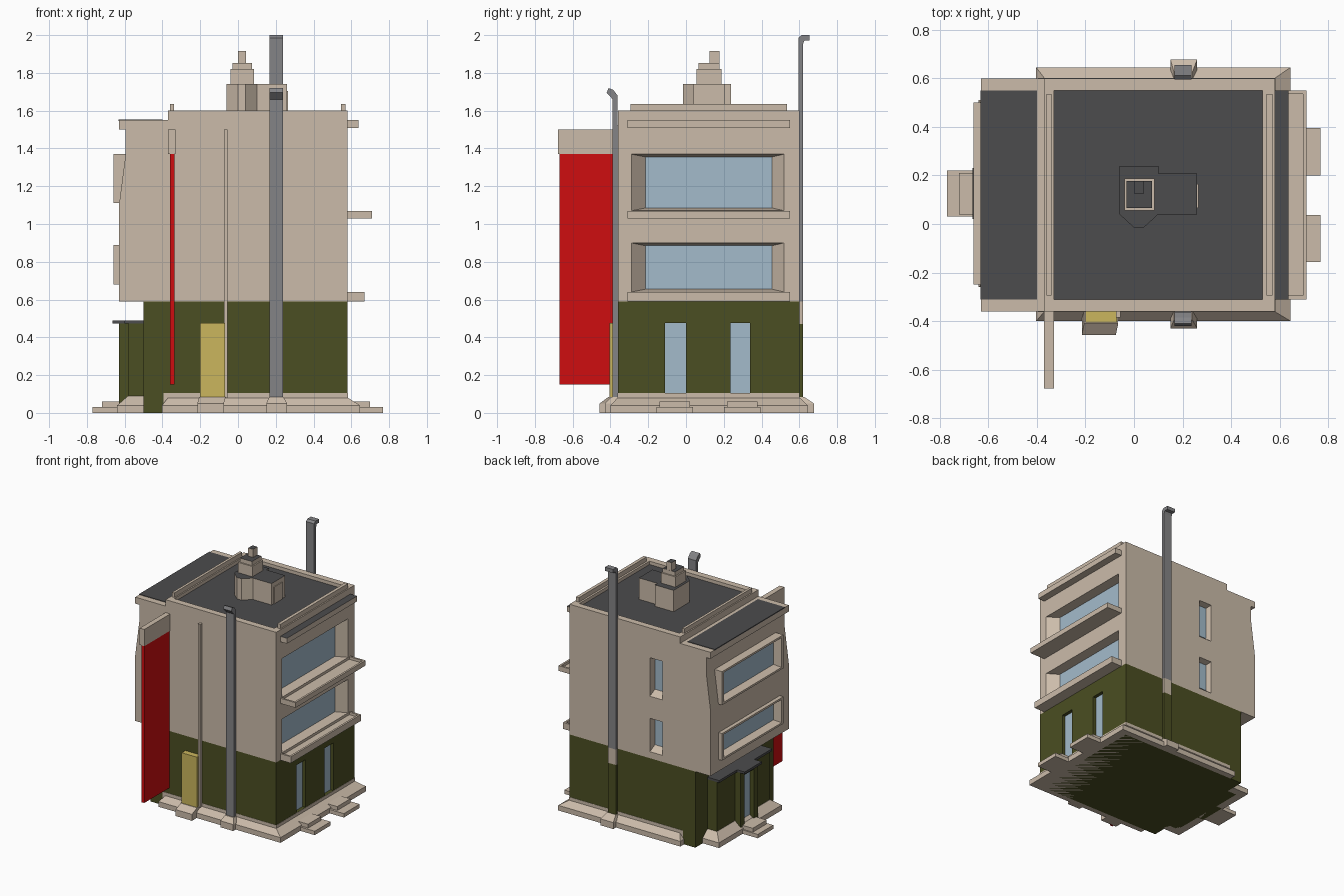
import bpy, bmesh
from mathutils import Vector

if "Cube" in bpy.data.objects:
    bpy.data.objects.remove(bpy.data.objects["Cube"])


def mat(name, r, g, b):
    m = bpy.data.materials.new(name)
    m.diffuse_color = (r, g, b, 1)
    m.use_nodes = True
    m.node_tree.nodes["Principled BSDF"].inputs["Base Color"].default_value = m.diffuse_color
    return m


BEIGE = mat("beige_plaster", 0.60, 0.50, 0.40)
GREEN = mat("dark_green_wall", 0.07, 0.077, 0.016)
DARK = mat("dark_roofing", 0.072, 0.072, 0.074)
BLUE = mat("light_blue_glass", 0.37, 0.50, 0.60)
RED = mat("red_panel", 0.62, 0.004, 0.005)
YELLOW = mat("yellow_door", 0.60, 0.47, 0.11)
GREY = mat("grey_pipe", 0.23, 0.23, 0.24)


def loft(name, a, b, m, top=None):
    """Solid between two matching rings; top recolours its upward lid."""
    bm = bmesh.new()
    ra = [bm.verts.new(p) for p in a]
    rb = [bm.verts.new(p) for p in b]
    n = len(ra)
    bm.faces.new(ra)
    bm.faces.new(rb)
    for i in range(n):
        j = (i + 1) % n
        bm.faces.new((ra[i], ra[j], rb[j], rb[i]))
    bmesh.ops.recalc_face_normals(bm, faces=bm.faces)
    bm.normal_update()
    if top:
        zmax = max(v.co.z for v in bm.verts)
        for f in bm.faces:
            if f.normal.z > 0.9 and f.calc_center_median().z > zmax - 1e-4:
                f.material_index = 1
    me = bpy.data.meshes.new(name)
    bm.to_mesh(me)
    bm.free()
    ob = bpy.data.objects.new(name, me)
    bpy.context.collection.objects.link(ob)
    for x in (m, top):
        if x:
            me.materials.append(x)
    return ob


def prism(name, axis, pts, lo, hi, m, top=None):
    """Extrude a 2D outline along an axis (remaining axes in x, y, z order)."""
    k = "xyz".index(axis)

    def ring(v):
        out = []
        for p in pts:
            q = list(p)
            q.insert(k, v)
            out.append(Vector(q))
        return out
    return loft(name, ring(lo), ring(hi), m, top)


def box(name, x0, x1, y0, y1, z0, z1, m, top=None):
    return prism(name, "z", [(x0, y0), (x1, y0), (x1, y1), (x0, y1)], z0, z1, m, top)


def cut(cutter, *targets):
    """Carve the cutter out of every target, then drop it."""
    for t in targets:
        mod = t.modifiers.new("opening", 'BOOLEAN')
        mod.operation = 'DIFFERENCE'
        mod.solver = 'EXACT'
        mod.object = cutter
        bpy.context.view_layer.objects.active = t
        bpy.ops.object.modifier_apply(modifier=mod.name)
    bpy.data.objects.remove(cutter)


def rect(axis, v, a0, a1, z0, z1):
    c = [(a0, z0), (a1, z0), (a1, z1), (a0, z1)]
    return [Vector((v, a, z)) if axis == "x" else Vector((a, v, z)) for a, z in c]


# Upper storeys, with the sloping left wall and lower left roof
body = prism("upper_body", "y", [
    (-0.63, 0.59), (0.58, 0.59), (0.58, 1.6), (-0.37, 1.6), (-0.37, 1.55), (-0.63, 1.55),
    (-0.63, 1.5), (-0.595, 1.5), (-0.595, 1.37), (-0.63, 1.1)], -0.36, 0.60, BEIGE)
cut(box("roof_cutter", -0.33, 0.53, -0.31, 0.55, 1.57, 1.7, BEIGE), body)
box("main_roof", -0.33, 0.53, -0.31, 0.55, 1.565, 1.574, DARK)
box("left_roof", -0.632, -0.40, -0.31, 0.55, 1.546, 1.554, DARK)
for n, x0, x1 in (("left", -0.36, -0.34), ("right", 0.545, 0.57)):
    box(n + "_parapet_ridge", x0, x1, -0.295, 0.535, 1.58, 1.635, BEIGE)

# Tapered windows: right side, back and framed ones on the left
for i, (z0, z1) in enumerate(((0.64, 0.90), (1.07, 1.37))):
    cut(loft("cutter", rect("x", 0.581, -0.29, 0.52, z0, z1),
             rect("x", 0.51, -0.215, 0.455, z0 + 0.015, z1 - 0.015), BEIGE), body)
    box(f"right_glass_{i}", 0.506, 0.513, -0.215, 0.455, z0 + 0.015, z1 - 0.015, BLUE)
    cut(loft("cutter", rect("y", 0.601, -0.22, -0.11, z0, z1),
             rect("y", 0.55, -0.21, -0.12, z0 + 0.04, z1 - 0.01), BEIGE), body)
    box(f"back_glass_{i}", -0.21, -0.12, 0.546, 0.553, z0 + 0.04, z1 - 0.01, BLUE)
for i, (z0, z1) in enumerate(((0.68, 0.89), (1.11, 1.37))):
    frame = box(f"left_window_frame_{i}", -0.66, -0.55, -0.25, 0.50, z0, z1, BEIGE)
    cut(loft("cutter", rect("x", -0.661, -0.23, 0.48, z0 + 0.015, z1 - 0.015),
             rect("x", -0.60, -0.21, 0.46, z0 + 0.03, z1 - 0.025), BEIGE), frame, body)
    box(f"left_glass_{i}", -0.603, -0.596, -0.21, 0.46, z0 + 0.03, z1 - 0.025, BLUE)

# Balcony trays and top ledge on the right
for n, x1, z0, z1 in (("lower", 0.67, 0.59, 0.64), ("upper", 0.71, 1.03, 1.07)):
    tray = box(n + "_balcony", 0.575, x1, -0.31, 0.55, z0, z1, BEIGE)
    cut(box("cutter", 0.581, x1 - 0.015, -0.295, 0.535, z1 - 0.02, z1 + 0.1, BEIGE), tray)
box("right_top_ledge", 0.575, 0.637, -0.31, 0.55, 1.508, 1.55, BEIGE, DARK)

# Ground floor with two right-hand doors
ground = box("ground_floor", -0.50, 0.58, -0.36, 0.60, 0, 0.59, GREEN)
plinth = box("plinth_band", -0.395, 0.582, -0.362, 0.602, 0.02, 0.105, BEIGE)
for i, (y0, y1) in enumerate(((-0.11, 0.0), (0.235, 0.34))):
    cut(box("cutter", 0.55, 0.7, y0, y1, 0.105, 0.475, GREEN), ground)
    box(f"right_door_{i}", 0.546, 0.554, y0, y1, 0.105, 0.475, BLUE)
    yc = (y0 + y1) / 2 + 0.005 * (3 * i - 1)
    box(f"right_upper_step_{i}", 0.58, 0.70, yc - 0.08, yc + 0.08, 0, 0.06, BEIGE)
    box(f"right_lower_step_{i}", 0.58, 0.768, yc - 0.097, yc + 0.097, 0, 0.03, BEIGE)


# Flared footing: upright edge then slope to the wall
def footing(name, low, high, zl, zh):
    def ring(r, z):
        x0, x1, y0, y1 = r
        return [Vector(p) for p in ((x0, y0, z), (x1, y0, z), (x1, y1, z), (x0, y1, z))]
    loft(name + "_edge", ring(low, 0), ring(low, zl), BEIGE)
    loft(name + "_slope", ring(low, zl), ring(high, zh), BEIGE)


footing("main_footing", (-0.403, 0.645, -0.40, 0.645), (-0.37, 0.582, -0.362, 0.602), 0.04, 0.08)
footing("entrance_footing", (-0.64, -0.49, -0.26, 0.51), (-0.582, -0.49, -0.2, 0.45), 0.04, 0.09)
footing("front_pipe_footing", (0.15, 0.26, -0.43, -0.36), (0.165, 0.24, -0.395, -0.36), 0.05, 0.085)
footing("back_pipe_footing", (0.15, 0.26, 0.6, 0.677), (0.165, 0.24, 0.6, 0.625), 0.05, 0.085)
footing("front_door_step", (-0.215, -0.075, -0.457, -0.36), (-0.205, -0.065, -0.41, -0.36), 0.05, 0.085)

# Left entrance porch, canopy and steps
T = [(-0.49, -0.2), (-0.49, 0.45), (-0.58, 0.45), (-0.58, 0.23), (-0.63, 0.23),
     (-0.63, 0.02), (-0.58, 0.02), (-0.58, -0.2)]
porch = prism("entrance_porch", "z", T, 0, 0.473, GREEN)
cut(box("cutter", -0.7, -0.59, 0.065, 0.185, 0.06, 0.44, GREEN), porch)
box("entrance_door", -0.594, -0.586, 0.065, 0.185, 0.06, 0.44, BLUE)
prism("entrance_canopy", "z",
      [(x - 0.035 if x < -0.6 else x - 0.02 if x < -0.5 else x, y) for x, y in T], 0.472, 0.49, DARK)
box("entrance_upper_step", -0.72, -0.58, 0.04, 0.21, 0, 0.06, BEIGE)
box("entrance_lower_step", -0.77, -0.58, 0.03, 0.22, 0, 0.03, BEIGE)

# Front door, thin conduit and red blade panel with its cap
box("front_door", -0.20, -0.07, -0.405, -0.355, 0.085, 0.475, YELLOW)
box("front_conduit", -0.075, -0.055, -0.385, -0.355, 0.08, 1.5, BEIGE)
box("red_blade", -0.36, -0.335, -0.67, -0.355, 0.15, 1.375, RED)
box("blade_cap", -0.37, -0.33, -0.677, -0.355, 1.37, 1.5, BEIGE)

# Vent pipes with bent tops
prism("front_pipe", "x", [
    (-0.355, 0.07), (-0.388, 0.07), (-0.388, 1.66), (-0.42, 1.695), (-0.41, 1.72),
    (-0.385, 1.71), (-0.362, 1.68)], 0.167, 0.237, GREY)
prism("back_pipe", "x", [
    (0.595, 0.59), (0.62, 0.59), (0.62, 1.955), (0.627, 1.972), (0.655, 1.972),
    (0.655, 2.0), (0.612, 2.0), (0.595, 1.985)], 0.167, 0.237, GREY)
box("back_pipe_sleeve", 0.167, 0.237, 0.595, 0.62, 0.47, 0.59, BEIGE)
box("back_pipe_foot", 0.167, 0.237, 0.595, 0.62, 0.08, 0.47, GREEN)

# Rooftop stair hut and stepped chimney
prism("roof_hut", "z", [(-0.06, 0.04), (0.0, -0.015), (0.04, -0.015), (0.10, 0.04), (0.26, 0.04),
                        (0.26, 0.207), (0.10, 0.207), (0.10, 0.238), (-0.06, 0.238)],
      1.57, 1.74, BEIGE, DARK)
box("roof_hut_door", 0.26, 0.266, 0.065, 0.165, 1.575, 1.705, BEIGE)
box("chimney_base", -0.04, 0.085, 0.055, 0.188, 1.735, 1.82, BEIGE)
box("chimney_middle", -0.03, 0.075, 0.065, 0.178, 1.81, 1.852, BEIGE, DARK)
box("chimney_top", 0.0, 0.042, 0.125, 0.177, 1.85, 1.915, BEIGE, DARK)
